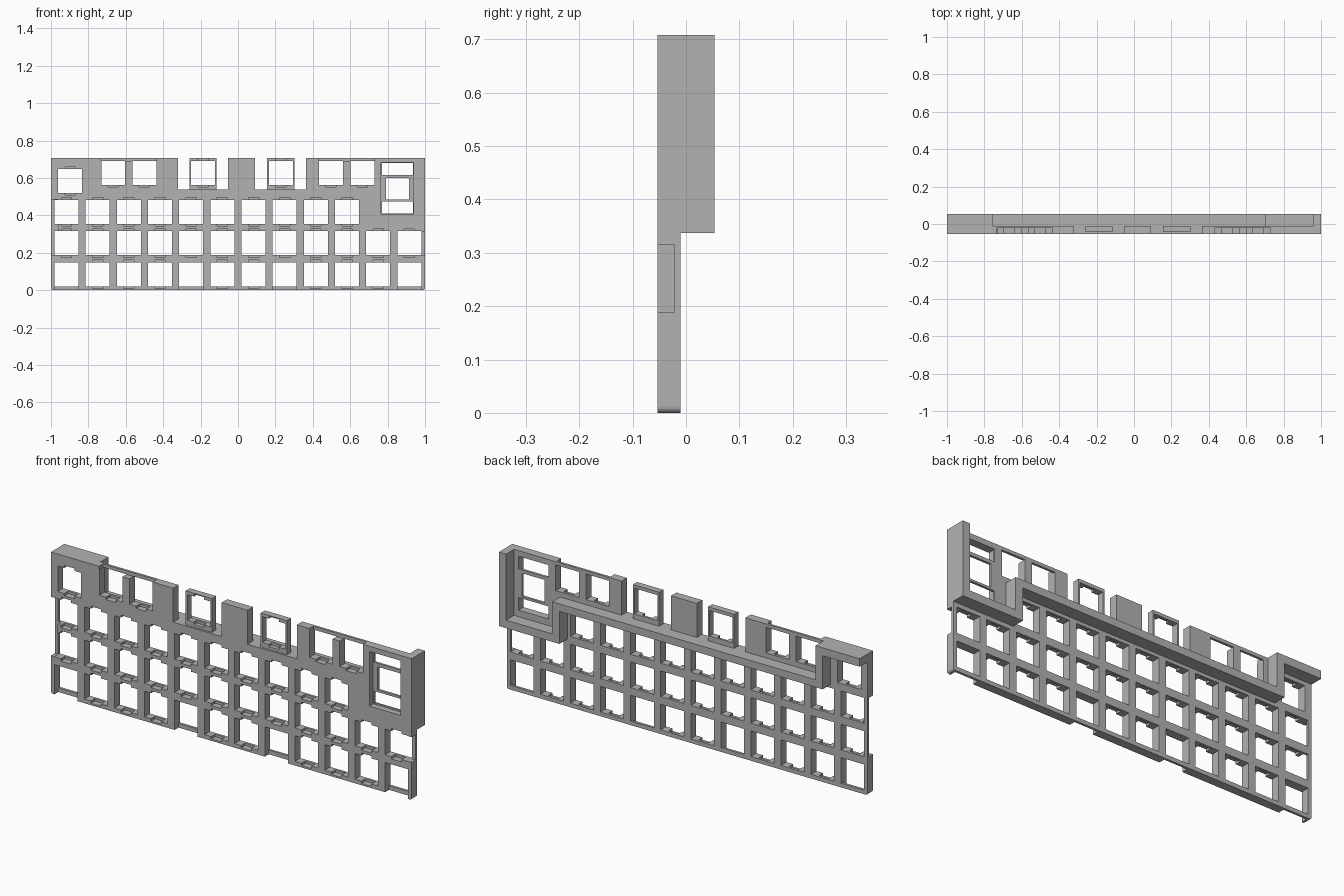
import bpy, bmesh

cube = bpy.data.objects.get("Cube")
if cube:
    bpy.data.objects.remove(cube)

FRONT, MID, BACK, RIM_BACK = -0.053, -0.022, -0.01, 0.053
TOP, KEY, PITCH = 0.708, 0.128, 1 / 6

grey = bpy.data.materials.new("plain_grey")
grey.use_nodes = True
colour = (0.45, 0.45, 0.45, 1)
grey.diffuse_color = colour
grey.node_tree.nodes["Principled BSDF"].inputs["Base Color"].default_value = colour


def add_box(bm, x0, x1, z0, z1, y0, y1):
    """Axis-aligned box from its limits."""
    made = bmesh.ops.create_cube(bm, size=1)["verts"]
    for v in made:
        v.co = (x1 if v.co.x > 0 else x0,
                y1 if v.co.y > 0 else y0,
                z1 if v.co.z > 0 else z0)


def finish(name, bm):
    bmesh.ops.recalc_face_normals(bm, faces=bm.faces)
    mesh = bpy.data.meshes.new(name)
    bm.to_mesh(mesh)
    bm.free()
    mesh.materials.append(grey)
    obj = bpy.data.objects.new(name, mesh)
    bpy.context.collection.objects.link(obj)
    return obj


def cut(target, name, boxes):
    """Subtract a set of boxes from the target and drop the cutter."""
    bm = bmesh.new()
    for b in boxes:
        add_box(bm, *b)
    cutter = finish(name, bm)
    cutter.hide_render = True
    mod = target.modifiers.new(name, 'BOOLEAN')
    mod.operation, mod.solver, mod.object = 'DIFFERENCE', 'EXACT', cutter
    mod.use_self = True
    bpy.context.view_layer.objects.active = target
    bpy.ops.object.modifier_apply(modifier=name)
    bpy.data.objects.remove(cutter)


# Flat plate with rounded bottom corners
bm = bmesh.new()
add_box(bm, -1, 1, 0, TOP, FRONT, BACK)
corners = [e for e in bm.edges if all(v.co.z < 0.01 for v in e.verts)
           and abs(e.verts[0].co.y - e.verts[1].co.y) > 0.01]
bmesh.ops.bevel(bm, geom=corners, offset=0.012, segments=4, affect='EDGES', profile=0.5)
plate = finish("key_plate", bm)

# Key positions: three regular rows, the top row and the lone corner key
col = lambda i: -0.917 + PITCH * i
plain = [(col(i), 0.085) for i in (0, 4, 7, 11)]
clipped = [(col(i), 0.085) for i in range(12) if i not in (0, 4, 7, 11)]
clipped += [(col(i), 0.252) for i in range(12)]
clipped += [(col(i), 0.419) for i in range(10)]
clipped += [(x, 0.627) for x in (-0.667, -0.5, -0.187, 0.229, 0.497, 0.665)]
clipped += [(-0.898, 0.584)]

h = KEY / 2
through = [(x - h, x + h, z - h, z + h, -0.2, 0.2) for x, z in plain + clipped]

# Wide key opening with a window above and below
through += [(0.77, 0.936, 0.617, 0.68, -0.2, 0.2),
            (0.79, 0.915, 0.484, 0.60, -0.2, 0.2),
            (0.77, 0.936, 0.41, 0.473, -0.2, 0.2)]

# Gaps in the top edge
LEDGE = 0.5375
gaps = [(-0.322, -0.26), (-0.115, -0.053), (0.09, 0.156), (0.301, 0.364)]
through += [(a, b, LEDGE, 1, -0.2, 0.2) for a, b in gaps]
cut(plate, "through_cutter", through)

# Clip notches beside the key openings, sunk from the front
n = h + 0.012
cut(plate, "notch_cutter",
    [(x - 0.028, x + 0.028, z - n, z + n, -0.2, MID) for x, z in clipped])

# Sunken edges and pockets on the front
pockets = [(x - h, x + h, -0.1, 0.08, -0.2, MID) for x, z in plain]
pockets += [(-1.1, -0.963, 0.189, 0.484, -0.2, MID),
            (0.97, 1.1, 0.189, 0.315, -0.2, MID),
            (-0.733, -0.436, 0.69, 1, -0.2, MID),
            (0.433, 0.729, 0.69, 1, -0.2, MID),
            (0.765, 0.938, 0.408, 0.682, -0.2, MID)]
pockets += [(a, b, LEDGE, 1, -0.2, FRONT + 0.01)
            for a, b in ((-0.322, -0.053), (0.09, 0.364))]
cut(plate, "pocket_cutter", pockets)

# Stepped rim wall standing out of the back
outline = [(-1, TOP), (-0.755, TOP), (-0.755, LEDGE), (0.705, LEDGE),
           (0.705, 0.377), (0.96, 0.377), (0.96, TOP), (1, TOP),
           (1, 0.337), (0.665, 0.337), (0.665, 0.5), (-0.795, 0.5),
           (-0.795, 0.668), (-1, 0.668)]
bm = bmesh.new()
face = bm.faces.new([bm.verts.new((x, BACK, z)) for x, z in outline])
wall = bmesh.ops.extrude_face_region(bm, geom=[face])["geom"]
bmesh.ops.translate(bm, vec=(0, RIM_BACK - BACK, 0),
                    verts=[g for g in wall if isinstance(g, bmesh.types.BMVert)])
finish("back_rim", bm)
